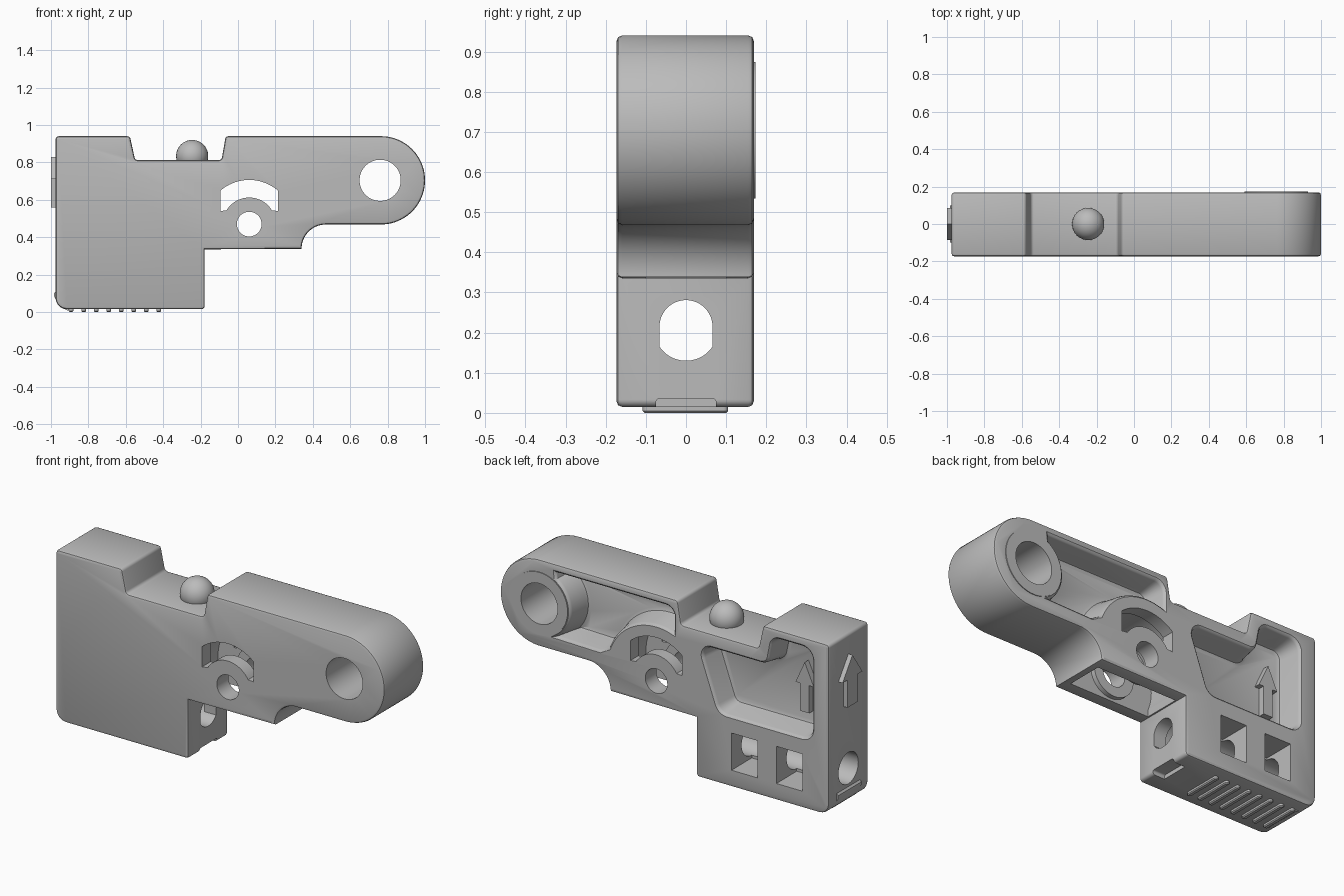
import bpy, bmesh, math
from mathutils import Vector

if "Cube" in bpy.data.objects:
    bpy.data.objects.remove(bpy.data.objects["Cube"], do_unlink=True)

grey = bpy.data.materials.new("plain grey")
grey.use_nodes = True
COLOUR = (0.5, 0.5, 0.5, 1)
grey.diffuse_color = COLOUR
grey.node_tree.nodes["Principled BSDF"].inputs["Base Color"].default_value = COLOUR


def arc(cx, cy, r, a0, a1, n=24):
    """Points on an arc, angles in degrees."""
    return [(cx + r * math.cos(math.radians(a0 + (a1 - a0) * i / n)),
             cy + r * math.sin(math.radians(a0 + (a1 - a0) * i / n)), 0) for i in range(n + 1)]


def circle(cx, cy, r, n=64):
    return arc(cx, cy, r, 0, 360, n)[:-1]


def box(a0, b0, a1, b1, r=0):
    return [(a0, b0, r), (a1, b0, r), (a1, b1, r), (a0, b1, r)]


def rounded(points):
    """Outline of (a, b, corner radius) points with its corners rounded."""
    out = []
    for i, (a, b, r) in enumerate(points):
        p = Vector((a, b))
        if r == 0:
            out.append(p)
            continue
        d0 = (Vector(points[i - 1][:2]) - p).normalized()
        d1 = (Vector(points[(i + 1) % len(points)][:2]) - p).normalized()
        half = d0.angle(d1) / 2
        centre = p + (d0 + d1).normalized() * (r / math.sin(half))
        v0 = p + d0 * (r / math.tan(half)) - centre
        v1 = p + d1 * (r / math.tan(half)) - centre
        n = 20 if r > 0.1 else 6
        turn = math.atan2(v0.x * v1.y - v0.y * v1.x, v0.dot(v1))
        for k in range(n + 1):
            t = turn * k / n
            out.append(centre + Vector((v0.x * math.cos(t) - v0.y * math.sin(t),
                                        v0.x * math.sin(t) + v0.y * math.cos(t))))
    return [p for i, p in enumerate(out) if (p - out[i - 1]).length > 1e-4]


def offset(pts, d):
    """Grow (d > 0) or shrink an outline."""
    area = sum(pts[i - 1].x * p.y - p.x * pts[i - 1].y for i, p in enumerate(pts))
    s = 1 if area > 0 else -1
    res = []
    for i, p in enumerate(pts):
        e0 = (p - pts[i - 1]).normalized()
        e1 = (pts[(i + 1) % len(pts)] - p).normalized()
        n0, n1 = Vector((e0.y, -e0.x)), Vector((e1.y, -e1.x))
        res.append(p + (n0 + n1) * (s * d / (1 + n0.dot(n1))))
    return res


def loft(name, points, levels, axis="y"):
    """Solid from an outline swept through (position, offset) levels."""
    pts = rounded(points)
    place = {"x": lambda p, l: (l, p.x, p.y), "y": lambda p, l: (p.x, l, p.y),
             "z": lambda p, l: (p.x, p.y, l)}[axis]
    bm = bmesh.new()
    rings = [[bm.verts.new(place(p, l)) for p in offset(pts, d)] for l, d in levels]
    n = len(pts)
    for r0, r1 in zip(rings, rings[1:]):
        for i in range(n):
            bm.faces.new((r0[i - 1], r0[i], r1[i], r1[i - 1]))
    bm.faces.new(rings[0])
    bm.faces.new(rings[-1])
    bmesh.ops.recalc_face_normals(bm, faces=bm.faces)
    me = bpy.data.meshes.new(name)
    bm.to_mesh(me)
    bm.free()
    ob = bpy.data.objects.new(name, me)
    bpy.context.collection.objects.link(ob)
    me.materials.append(grey)
    return ob


def prism(name, points, l0, l1, axis="y"):
    return loft(name, points, [(l0, 0), (l1, 0)], axis)


def combine(target, other, op="DIFFERENCE"):
    other.hide_render = True
    mod = target.modifiers.new("cut", "BOOLEAN")
    mod.operation, mod.object, mod.solver = op, other, "EXACT"
    bpy.context.view_layer.objects.active = target
    bpy.ops.object.modifier_apply(modifier=mod.name)
    bpy.data.objects.remove(other, do_unlink=True)


FRONT, BACK = -0.173, 0.169
HUB, PIVOT = (0.06, 0.47), (0.76, 0.704)

# Main body with softened front and back edges
outline = [(-0.975, 0.94, 0.018), (-0.578, 0.94, 0.018), (-0.55, 0.812, 0.018), (-0.088, 0.812, 0.018),
           (-0.066, 0.94, 0.018), (1.0, 0.94, 0.2355), (1.0, 0.468, 0.2355)]
outline += arc(0.47, 0.338, 0.13, 90, 180)
outline += [(-0.178, 0.335, 0), (-0.178, 0.015, 0.018), (-0.975, 0.015, 0.06)]
body = loft("body", outline, [(FRONT, -0.014), (FRONT + 0.004, -0.004), (FRONT + 0.014, 0),
                              (BACK - 0.014, 0), (BACK - 0.004, -0.004), (BACK, -0.014)])

# Drafted pockets in the back
pocket_levels = [(0.25, 0.012), (BACK, 0.012), (BACK - 0.006, 0.004), (BACK - 0.016, 0),
                 (0.06, -0.015), (0.045, -0.02), (0.039, -0.035)]
block_pocket = [(-0.20, 0.735, 0.05), (-0.32, 0.40, 0.06), (-0.875, 0.40, 0.06), (-0.875, 0.89, 0.06),
                (-0.64, 0.89, 0.05), (-0.61, 0.735, 0.05)]
arm_pocket = [(-0.045, 0.895, 0.05)] + arc(*HUB, 0.305, 110, 20) + [(0.40, 0.545, 0)]
arm_pocket += arc(*PIVOT, 0.185, 236, 122) + [(0.665, 0.895, 0)]
for pts in (block_pocket, arm_pocket):
    combine(body, loft("pocket_cutter", pts, pocket_levels))

# Hollow under the hub, with round bosses left inside
combine(body, prism("hollow_cutter", box(-0.17, 0.25, 0.305, 0.5), -0.1, 0.1))
combine(body, prism("hollow_cutter", circle(*HUB, 0.25), -0.1, 0.1))
for y0, y1 in ((-0.12, -0.075), (0.075, 0.12)):
    combine(body, prism("hub_boss", circle(*HUB, 0.12), y0, y1), "UNION")

# Hub hole, arched window and pivot hole
combine(body, prism("hub_cutter", circle(*HUB, 0.066), -0.3, 0.3))
arch = [(-0.094, 0.54, 0)] + arc(*HUB, 0.142, 149, 31) + [(0.215, 0.54, 0)]
arch += arc(*HUB, 0.236, 49, 131)
combine(body, prism("arch_cutter", arch, -0.3, 0.3))
combine(body, loft("pivot_ring", circle(*PIVOT, 0.17), [(0.1, 0), (0.173, 0)]), "UNION")
combine(body, prism("pivot_cutter", circle(*PIVOT, 0.11), -0.3, 0.3))

# Lengthwise channel and the two square windows into it
combine(body, prism("channel_cutter", circle(0, 0.21, 0.085), -1.2, -0.25, "x"))
slot = [(-0.066, 0.155, 0), (0.066, 0.155, 0)] + arc(0, 0.215, 0.066, 0, 180)
slot = arc(0, 0.21, 0.08, 215, 325) + arc(0, 0.215, 0.066, 0, 180)
combine(body, prism("slot_cutter", slot, -0.3, 0.0, "x"))
for x in (-0.82, -0.55):
    combine(body, loft("window_cutter", box(x, 0.105, x + 0.16, 0.31), [(0.0, -0.005), (0.25, 0)]))

# Small notch at the lower inner edge
combine(body, prism("notch_cutter", box(-0.075, -0.1, 0.075, 0.036, 0.01), -0.25, -0.1, "x"))


# Raised direction arrows
def arrow(a, z, w):
    return [(a, z + 0.27, 0), (a - w, z + 0.15, 0), (a - w / 2, z + 0.15, 0), (a - w / 2, z, 0),
            (a + w / 2, z, 0), (a + w / 2, z + 0.15, 0), (a + w, z + 0.15, 0)]


parts = [body,
         prism("end_arrow", arrow(0, 0.56, 0.085), -1.0, -0.97, "x"),
         prism("pocket_arrow", arrow(-0.763, 0.485, 0.055), 0.03, 0.072)]

# Grip ribs underneath and a bar at the lower corner
for i in range(8):
    x = -0.905 + i * 0.067
    parts.append(loft("grip_rib", box(x, -0.108, x + 0.025, 0.105, 0.012),
                      [(0.0, -0.005), (0.005, 0), (0.03, 0)], "z"))
corner = [(-0.984, 0.10, 0), (-0.97, 0.115, 0), (-0.93, 0.04, 0), (-0.90, 0.018, 0),
          (-0.91, 0.008, 0), (-0.95, 0.025, 0), (-0.984, 0.085, 0)]
parts.append(prism("corner_bar", corner, -0.1, 0.1))

# Locking ball on top
bpy.ops.mesh.primitive_uv_sphere_add(segments=48, ring_count=24, radius=0.086, location=(-0.245, 0, 0.834))
ball = bpy.context.object
ball.name = "locking_ball"
ball.data.materials.append(grey)
parts.append(ball)

# Smooth curved faces, keep hard edges
bpy.ops.object.select_all(action="DESELECT")
for ob in parts:
    ob.select_set(True)
bpy.context.view_layer.objects.active = body
bpy.ops.object.shade_smooth_by_angle(angle=math.radians(32))
